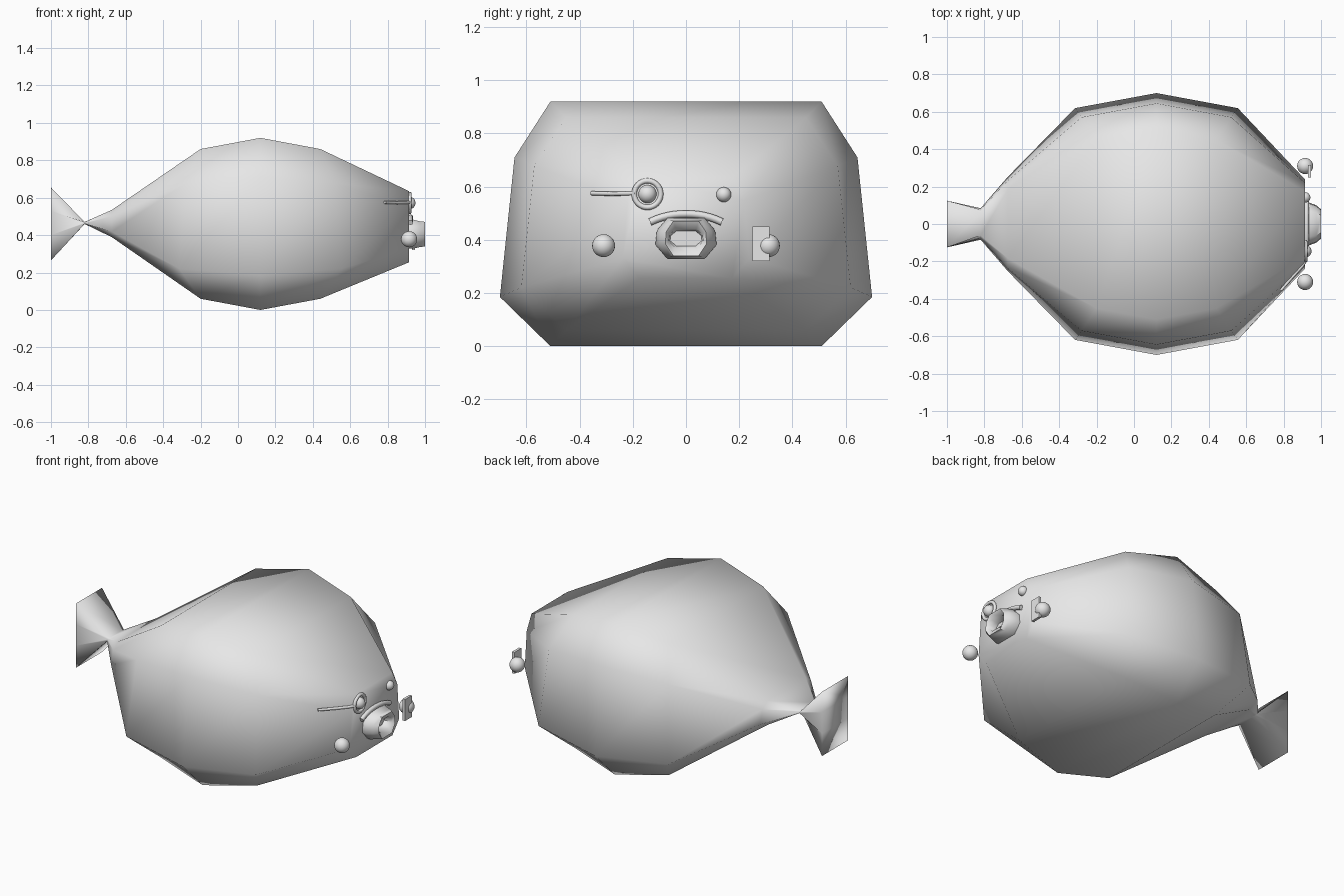
import bpy, bmesh, math
from mathutils import Vector

if "Cube" in bpy.data.objects:
    bpy.data.objects.remove(bpy.data.objects["Cube"])

grey = bpy.data.materials.new("light grey")
grey.diffuse_color = (0.8, 0.8, 0.8, 1)
grey.use_nodes = True
grey.node_tree.nodes["Principled BSDF"].inputs["Base Color"].default_value = grey.diffuse_color


def finish(ob, name, smooth=True):
    ob.name = name
    ob.data.materials.append(grey)
    if ob.type == 'MESH':
        for p in ob.data.polygons:
            p.use_smooth = smooth
    return ob


def loft(name, rings, cap_start=True, cap_end=True, angle=None):
    """Skin a list of closed rings of equal point count."""
    bm = bmesh.new()
    rows = [[bm.verts.new(p) for p in r] for r in rings]
    n = len(rows[0])
    for a, b in zip(rows, rows[1:]):
        for i in range(n):
            j = (i + 1) % n
            bm.faces.new((a[i], a[j], b[j], b[i]))
    if cap_start:
        bm.faces.new(rows[0][::-1])
    if cap_end:
        bm.faces.new(rows[-1])
    bmesh.ops.recalc_face_normals(bm, faces=bm.faces)
    me = bpy.data.meshes.new(name)
    bm.to_mesh(me)
    bm.free()
    ob = bpy.data.objects.new(name, me)
    bpy.context.collection.objects.link(ob)
    finish(ob, name)
    if angle:
        bpy.ops.object.select_all(action='DESELECT')
        ob.select_set(True)
        bpy.context.view_layer.objects.active = ob
        bpy.ops.object.shade_smooth_by_angle(angle=math.radians(angle))
    return ob


def mirrored(half):
    """Half section, top to bottom, mirrored across y = 0 into a ring."""
    return half + [(x, -y, z) for x, y, z in reversed(half)]


def sphere(name, loc, r):
    bpy.ops.mesh.primitive_uv_sphere_add(segments=24, ring_count=14, radius=r, location=loc)
    return finish(bpy.context.object, name)


def tube(name, pts, r, radii=None):
    cu = bpy.data.curves.new(name, 'CURVE')
    cu.dimensions = '3D'
    cu.bevel_depth = r
    cu.bevel_resolution = 2
    cu.use_fill_caps = True
    sp = cu.splines.new('POLY')
    sp.points.add(len(pts) - 1)
    for i, p in enumerate(pts):
        sp.points[i].co = (*p, 1)
        sp.points[i].radius = radii[i] if radii else 1
    sp.use_smooth = True
    ob = bpy.data.objects.new(name, cu)
    bpy.context.collection.objects.link(ob)
    return finish(ob, name)


# body: one eight-sided section, scaled along the length
PROFILE = [(0.51, 0.46), (0.645, 0.25), (0.70, -0.275), (0.51, -0.46)]
BEND = [0.0, 0.08, 0.115, 0.0]


def section(x, sy, sz, zc, bend=0):
    return mirrored([(x + bend * b, y * sy, zc + z * sz)
                     for (y, z), b in zip(PROFILE, BEND)])


tail_end = mirrored([(-1.0, 0.125, z) for z in (0.655, 0.53, 0.40, 0.265)])
loft("body", [
    tail_end,
    section(-0.82, 0.12, 0.012, 0.465),
    section(-0.675, 0.36, 0.158, 0.462),
    section(-0.20, 0.885, 0.87, 0.46, -1),
    section(0.12, 1, 1, 0.46),
    section(0.44, 0.885, 0.87, 0.46, 1),
    section(0.915, 0.34, 0.413, 0.445),
])

# snout with an open mouth
def snout_ring(x, wy, wz, zc):
    return mirrored([(x, wy * 0.6, zc + wz), (x, wy * 0.95, zc + wz * 0.4),
                     (x, wy, zc - wz * 0.3), (x, wy * 0.6, zc - wz)])


loft("snout", [
    snout_ring(0.905, 0.115, 0.075, 0.405),
    snout_ring(0.935, 0.115, 0.078, 0.405),
    snout_ring(0.975, 0.10, 0.068, 0.405),
    snout_ring(1.0, 0.078, 0.066, 0.405),
    snout_ring(0.985, 0.065, 0.035, 0.405),
    snout_ring(0.94, 0.06, 0.028, 0.405),
], cap_start=False, angle=50)

# moustache arched over the snout
arc = []
for i in range(13):
    t = -1 + i / 6
    arc.append((0.922, 0.135 * t, 0.497 - 0.03 * abs(t) ** 2.2))
tube("moustache", arc, 0.014)

# eyes
sphere("left_eye", (0.915, -0.145, 0.572), 0.034)
sphere("right_eye", (0.915, 0.142, 0.57), 0.028)

# eyeglass ring and its side arm
bpy.ops.mesh.primitive_torus_add(major_radius=0.05, minor_radius=0.01, major_segments=32,
                                 minor_segments=10, location=(0.918, -0.145, 0.572),
                                 rotation=(0, math.pi / 2, 0))
finish(bpy.context.object, "eyeglass_ring")
tube("eyeglass_arm", [(0.922, -0.19, 0.575), (0.90, -0.225, 0.574),
                      (0.85, -0.28, 0.573), (0.785, -0.355, 0.575)], 0.008)

# round cheeks
for side, label in ((-1, "left"), (1, "right")):
    sphere(label + "_cheek", (0.915, 0.31 * side, 0.378), 0.043)

# small plate beside the right cheek
bpy.ops.mesh.primitive_cube_add(size=1, location=(0.938, 0.282, 0.385))
plate = bpy.context.object
plate.scale = (0.016, 0.065, 0.13)
finish(plate, "cheek_plate", smooth=False)
